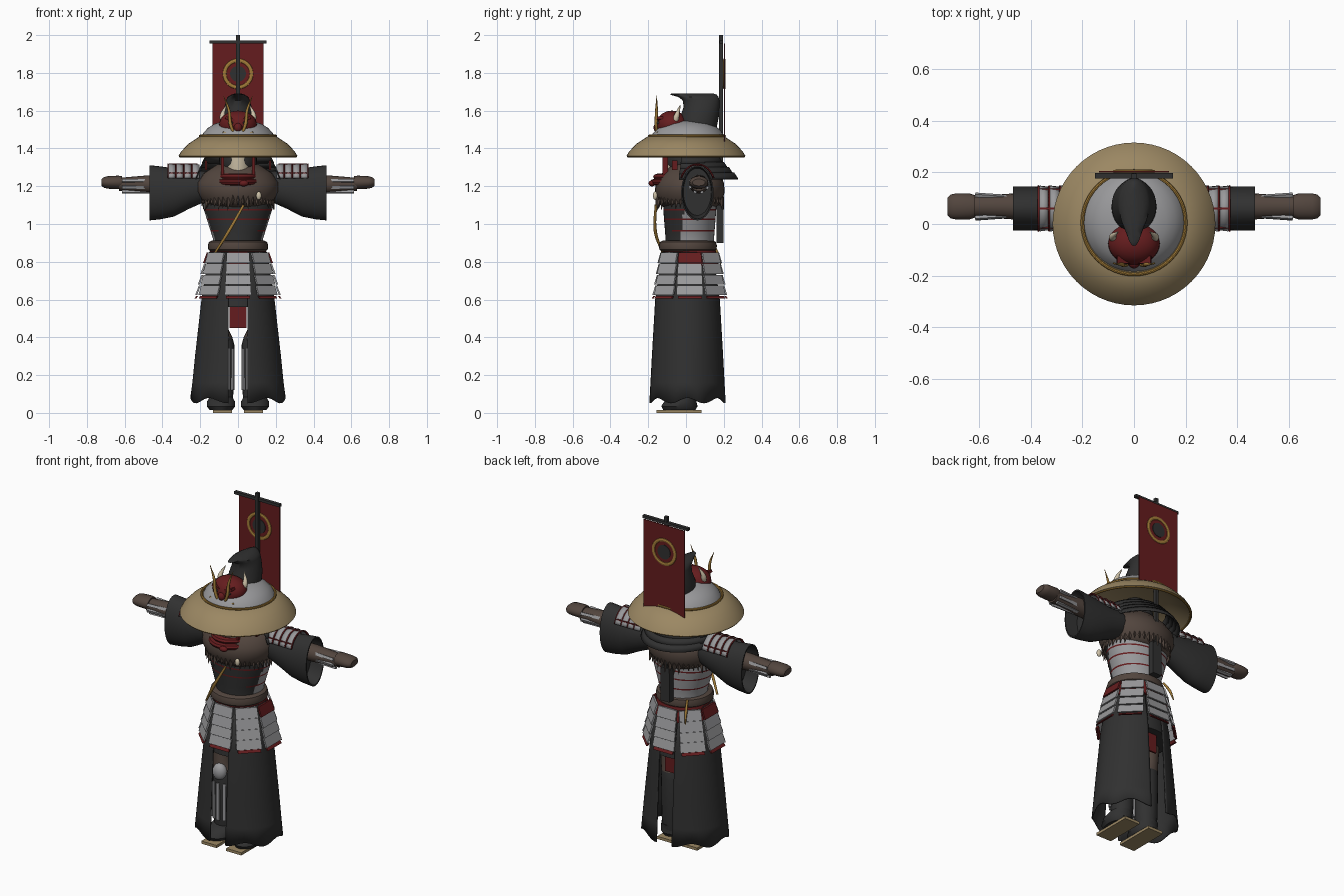
import bpy, bmesh, math, random
from mathutils import Vector, Matrix

random.seed(4)
cube = bpy.data.objects.get("Cube")
if cube:
    bpy.data.objects.remove(cube, do_unlink=True)


def material(name, r, g, b):
    m = bpy.data.materials.new(name)
    m.use_nodes = True
    m.diffuse_color = (r, g, b, 1)
    m.node_tree.nodes["Principled BSDF"].inputs["Base Color"].default_value = (r, g, b, 1)
    return m


DARK = material("charcoal cloth", .03, .03, .03)
RED = material("deep red", .13, .012, .013)
SILVER = material("plate grey", .32, .32, .33)
TAN = material("straw tan", .33, .245, .125)
GOLD = material("dull gold", .36, .2, .04)
BROWN = material("leather brown", .085, .06, .048)
IVORY = material("ivory", .6, .52, .38)


def finish(name, bm, mats, rule=None, smooth=True):
    bmesh.ops.recalc_face_normals(bm, faces=bm.faces)
    if rule:
        for f in bm.faces:
            f.material_index = rule(f.calc_center_median())
    mesh = bpy.data.meshes.new(name)
    bm.to_mesh(mesh)
    bm.free()
    for m in mats:
        mesh.materials.append(m)
    ob = bpy.data.objects.new(name, mesh)
    bpy.context.collection.objects.link(ob)
    if smooth:
        bpy.ops.object.select_all(action='DESELECT')
        ob.select_set(True)
        bpy.context.view_layer.objects.active = ob
        bpy.ops.object.shade_smooth_by_angle(angle=math.radians(40))
    return ob


def skin(name, rows, mats, closed=True, cap=True, rule=None, thick=0):
    """Bridge rows of points into one surface."""
    bm = bmesh.new()
    vs = [[bm.verts.new(p) for p in row] for row in rows]
    n = len(rows[0])
    for a, b in zip(vs, vs[1:]):
        for i in range(n if closed else n - 1):
            j = (i + 1) % n
            bm.faces.new((a[i], a[j], b[j], b[i]))
    if closed and cap:
        bm.faces.new(vs[0])
        bm.faces.new(vs[-1])
    ob = finish(name, bm, mats, rule)
    if thick:
        mod = ob.modifiers.new("thickness", 'SOLIDIFY')
        mod.thickness = thick
        mod.offset = 0
    return ob


def loft(name, rings, mat, axis='z', arc=(0, 360), n=32, **kw):
    """Rings are (x, y, z, first radius, second radius)."""
    full = arc[1] - arc[0] == 360
    ts = [math.radians(arc[0] + (arc[1] - arc[0]) * i / (n if full else n - 1)) for i in range(n)]
    rows = []
    for x, y, z, a, b in rings:
        if axis == 'z':
            rows.append([(x + a * math.cos(t), y + b * math.sin(t), z) for t in ts])
        else:
            rows.append([(x, y + a * math.cos(t), z + b * math.sin(t)) for t in ts])
    mats = mat if isinstance(mat, list) else [mat]
    return skin(name, rows, mats, closed=full, **kw)


def box(name, at, size, mat, rot=None):
    bm = bmesh.new()
    m = Matrix.Translation(at) @ (rot or Matrix()) @ Matrix.Diagonal((*size, 1))
    bmesh.ops.create_cube(bm, size=1, matrix=m)
    return finish(name, bm, [mat], smooth=False)


def ball(name, at, radii, mat):
    bm = bmesh.new()
    m = Matrix.Translation(at) @ Matrix.Diagonal((*radii, 1))
    bmesh.ops.create_uvsphere(bm, u_segments=28, v_segments=16, radius=1, matrix=m)
    return finish(name, bm, [mat])


def cord(name, pts, radii, mat):
    cu = bpy.data.curves.new(name, 'CURVE')
    cu.dimensions, cu.bevel_depth, cu.bevel_resolution = '3D', 1, 2
    cu.use_fill_caps = True
    sp = cu.splines.new('BEZIER')
    sp.bezier_points.add(len(pts) - 1)
    for bp, p, r in zip(sp.bezier_points, pts, radii):
        bp.co, bp.radius = p, r
        bp.handle_left_type = bp.handle_right_type = 'AUTO'
    ob = bpy.data.objects.new(name, cu)
    ob.data.materials.append(mat)
    bpy.context.collection.objects.link(ob)
    bpy.ops.object.select_all(action='DESELECT')
    ob.select_set(True)
    bpy.context.view_layer.objects.active = ob
    bpy.ops.object.convert(target='MESH')


def hoop(name, at, major, minor, mat, squash=1, upright=False, stretch=1):
    bpy.ops.mesh.primitive_torus_add(location=at, major_radius=major, minor_radius=minor,
                                     major_segments=48, minor_segments=8,
                                     rotation=(math.pi / 2 if upright else 0, 0, 0))
    ob = bpy.context.object
    ob.name = name
    ob.scale = (1, stretch, squash)
    ob.data.materials.append(mat)
    bpy.ops.object.shade_smooth_by_angle()


# Broad straw hat with a plated dome
loft("hat_brim", [(0, 0, z, r, r) for r, z in
     ((.19, 1.43), (.305, 1.355), (.315, 1.36), (.3, 1.385), (.262, 1.425), (.205, 1.462))],
     TAN, n=56)
loft("hat_dome", [(0, .01, z, r, r) for r, z in
     ((.197, 1.455), (.185, 1.48), (.16, 1.508), (.125, 1.53), (.07, 1.545))], SILVER, n=48)
hoop("hat_cord", (0, .005, 1.466), .2, .007, GOLD)
hoop("hat_rim", (0, 0, 1.358), .306, .006, GOLD)

# Folded cap with a forward tip
cap_rows = ((1.5, -.04, .16, .088), (1.57, -.03, .174, .086), (1.62, -.012, .178, .072),
            (1.655, -.018, .178, .062), (1.672, -.04, .172, .056), (1.685, -.085, .163, .035),
            (1.692, -.075, .14, .012))
loft("folded_cap", [(0, (f + b) / 2, z, w, (b - f) / 2) for z, f, b, w in cap_rows], DARK)

# Red crest mask with tusks and gilded horns
ball("crest_mask", (0, -.075, 1.525), (.1, .083, .075), RED)
ball("crest_nose", (0, -.15, 1.51), (.022, .022, .025), RED)
for s in (-1, 1):
    ball("crest_eye", (s * .038, -.146, 1.535), (.016, .012, .009), DARK)
    box("crest_brow", (s * .042, -.138, 1.555), (.05, .03, .014), RED, Matrix.Rotation(-s * .35, 4, 'Y'))
    cord("crest_tusk", [(s * .07, -.06, 1.53), (s * .082, -.05, 1.57), (s * .062, -.03, 1.63)],
         (.018, .015, .002), IVORY)
    cord("gilded_horn", [(s * .02, -.155, 1.475), (s * .04, -.158, 1.53), (s * .048, -.156, 1.6),
         (s * .077, -.155, 1.68)], (.007, .009, .008, .001), GOLD)
cord("horn_base", [(-.08, -.15, 1.485), (0, -.168, 1.475), (.08, -.15, 1.485)], (.004, .008, .004), GOLD)

# Banner on its pole
box("banner", (0, .203, 1.69), (.27, .006, .53), RED)
box("banner_pole", (0, .185, 1.5), (.02, .02, 1), DARK)
box("banner_crossbar", (0, .187, 1.963), (.3, .02, .016), DARK)
box("pole_holder", (0, .18, 1.0), (.06, .035, .2), DARK)
hoop("banner_ring", (0, .203, 1.795), .071, .012, GOLD, .6, True)
bm = bmesh.new()
bmesh.ops.create_cone(bm, cap_ends=True, segments=32, radius1=.042, radius2=.042, depth=.012,
                      matrix=Matrix.Translation((0, .203, 1.795)) @ Matrix.Rotation(math.pi / 2, 4, 'X'))
finish("banner_disc", bm, [DARK])

# Head, wrapped face and layered neck guard
ball("head", (0, 0, 1.34), (.1, .11, .11), DARK)
loft("wrapped_face", [(0, -.02, z, r, r + .02) for z, r in ((1.25, .066), (1.3, .073), (1.38, .073))], IVORY)
for s in (-1, 1):
    box("cheek_lacing", (s * .082, -.11, 1.31), (.014, .03, .1), RED)
    box("shoulder_lacing", (s * .17, -.06, 1.31), (.012, .03, .05), RED)
for i in range(4):
    r, z = .172 + .012 * i, 1.355 - .028 * i
    loft("neck_guard", [(0, 0, z, r, r + .015 * i), (0, 0, z - .034, r + .018, r + .015 * i + .022)],
         DARK, arc=(-8, 188), thick=.006)

# Fur mantle with a ragged hem, scarf and charm
loft("fur_mantle", [(0, .02, z, a, b) for z, a, b in ((1.09, .155, .14), (1.115, .185, .17),
     (1.17, .215, .185), (1.22, .215, .18), (1.27, .18, .145), (1.315, .11, .1))], BROWN)
bm = bmesh.new()
for i in range(44):
    t = math.tau * i / 44
    at = Vector((.185 * math.cos(t), .02 + .172 * math.sin(t), 1.115 + random.uniform(-.015, .02)))
    m = Matrix.Translation(at) @ Matrix.Rotation(t, 4, 'Z') @ Matrix.Rotation(math.pi - .25, 4, 'Y')
    bmesh.ops.create_cone(bm, segments=4, radius1=.017, radius2=0, depth=.07, matrix=m)
finish("fur_fringe", bm, [BROWN], smooth=False)
for z, r in ((1.222, .122), (1.25, .108)):
    hoop("scarf", (0, -.035, z), r - .01, .02, RED, .85, stretch=1.18)
ball("scarf_knot", (.03, -.18, 1.215), (.025, .018, .016), RED)
ball("charm", (.11, -.163, 1.15), (.014, .012, .022), IVORY)

# Laced torso: grey plates at the sides and back, dark cloth in front
laces = (.965, 1.025, 1.075)
levels = sorted([.86, .92, 1.0, 1.05, 1.12] + [z + d for z in laces for d in (-.004, .004)])


def torso_colour(c):
    if min(abs(c.z - z) for z in laces) < .003 and (c.y > -.07 or c.z > 1):
        return 2
    return 0 if c.y < -.04 - .12 * (1 - c.z) + .02 else 1


def girth(z):
    return .132 + .05 * max(0, min(1, (z - .92) / .16))


loft("laced_torso", [(0, .02, z, girth(z), .128 + .25 * (girth(z) - .132)) for z in levels],
     [DARK, SILVER, RED], n=64, rule=torso_colour)
loft("belt", [(0, .01, z, a, a - .006) for z, a in
     ((.855, .145), (.865, .157), (.885, .16), (.905, .154), (.912, .14))], BROWN)
cord("front_strap", [(-.12, -.125, .85), (-.05, -.162, .96), (.03, -.16, 1.1)], (.006, .009, .007), GOLD)
cord("back_strap", [(-.1, .13, .91), (-.115, .165, .85), (-.125, .185, .79)], (.006, .008, .003), GOLD)

# Hip armour: eight hanging plates of four rows with a red hem
loft("hip_lining", [(0, .02, .86, .148, .138), (0, .02, .775, .168, .155)], RED)
for k in range(8):
    t = math.tau * k / 8
    out = Vector((math.cos(t), math.sin(t), 0))
    side = Vector((-out.y, out.x, 0))
    bm = bmesh.new()
    edges = [.85, .79, .73, .675, .62, .602]
    for i, (z1, z0) in enumerate(zip(edges, edges[1:])):
        corners = []
        for z, lift in ((z1, 0), (z0 + .004, .007)):
            f = (.85 - z) / .25
            c = Vector((out.x * (.16 + .06 * f + lift), .02 + out.y * (.15 + .04 * f + lift), z))
            w = .06 + .012 * f - (.008 if i == 4 else 0)
            corners += [c + side * u * w + out * d for u in (-1, 1) for d in (-.005, .005)]
        vs = [bm.verts.new(p) for p in corners]
        for q in ((0, 1, 3, 2), (4, 5, 7, 6), (0, 1, 5, 4), (2, 3, 7, 6), (0, 2, 6, 4), (1, 3, 7, 5)):
            face = bm.faces.new([vs[j] for j in q])
            face.material_index = int(i == 4 or (i == 0 and k in (0, 4)))
    finish("hip_plate", bm, [SILVER, RED], smooth=False)

# Split skirt, open at front and back
loft("skirt_yoke", [(0, .015, .86, .14, .13), (0, .015, .56, .18, .165)], DARK)
box("loin_cloth", (0, .13, .52), (.09, .01, .14), RED)
for s in (-1, 1):
    rows = []
    for z, a, b in ((.85, .15, .14), (.6, .19, .174), (.3, .224, .19), (.16, .238, .197), (.065, .249, .203)):
        lim = math.acos(.05 / a)
        ts = [lim * (i / 24 - 1) for i in range(49)]
        wave = .014 if z < .1 else 0
        rows.append([(s * a * math.cos(t), .008 + b * math.sin(t), z + wave * math.cos(7 * t)) for t in ts])
    skin("skirt_half", rows, [DARK], closed=False, thick=.007)

    # Leg, shin guard, foot and sandal
    loft("leg", [(s * x, 0, z, r, r) for z, x, r in ((.05, .085, .055), (.12, .085, .062),
         (.36, .085, .066), (.4, .09, .06), (.45, .105, .05), (.6, .11, .055))], [DARK, BROWN],
         n=20, rule=lambda c: int(c.z > .4))
    ball("knee_guard", (s * .088, -.045, .4), (.042, .035, .05), SILVER)
    for a in (-60, -30, 0, 30, 60):
        rot = Matrix.Rotation(math.radians(a), 4, 'Z')
        at = Vector((s * .085, 0, .23)) + rot @ Vector((0, -.066, 0))
        box("shin_strip", at, (.018, .012, .22), SILVER, rot)
    loft("foot", [(s * .09, y, z, a, b) for y, z, a, b in ((-.035, .015, .06, .085),
         (-.035, .035, .075, .096), (-.03, .06, .074, .085), (0, .085, .06, .06))], DARK)
    box("sandal", (s * .082, -.037, .008), (.1, .24, .016), TAN)

    # Wide open sleeve, forearm and hand
    loft("sleeve", [(s * x, .06, z, a, b) for x, z, a, b in ((.17, 1.2, .07, .08), (.26, 1.18, .078, .1),
         (.34, 1.167, .084, .128), (.41, 1.165, .086, .14), (.468, 1.165, .086, .146),
         (.468, 1.165, .079, .138), (.39, 1.17, .074, .125))], DARK, axis='x')
    loft("forearm", [(s * x, .068, 1.21, a, b) for x, a, b in ((.36, .05, .05), (.47, .05, .048),
         (.6, .041, .037), (.63, .042, .036))], BROWN, axis='x', n=20)
    loft("hand", [(s * x, .068, 1.22, a, b) for x, a, b in ((.615, .043, .034), (.635, .05, .036),
         (.69, .05, .033), (.71, .046, .028), (.722, .034, .018))], BROWN, axis='x', n=20)
    for a in (-25, 20, 65, 110, 155, 205):
        rot = Matrix.Rotation(math.radians(a), 4, 'X')
        at = Vector((s * .54, .068, 1.21)) + rot @ Vector((0, -.044, 0))
        box("forearm_strip", at, (.15, .012, .016), SILVER,
            Matrix.Rotation(-s * .075 * math.cos(math.radians(a)), 4, 'Z') @ rot)

    # Laced shoulder plates over the arm
    for i in range(4):
        x = .205 + .042 * i
        for name, x0, x1, g, m in (("shoulder_plate", x, x + .036, 0, SILVER),
                                   ("shoulder_lace", x + .033, x + .042, .002, RED)):
            loft(name, [(s * x0, .06, 1.2, .088 + g, .112 + g), (s * x1, .06, 1.2, .093 + g, .116 + g)],
                 m, axis='x', arc=(22, 158), n=16, thick=.006)
    for y in (-.015, .06, .135):
        z = 1.2 + .117 * math.sqrt(max(0, 1 - ((y - .06) / .093) ** 2))
        box("shoulder_tie", (s * .29, y, z), (.15, .006, .006), RED)
